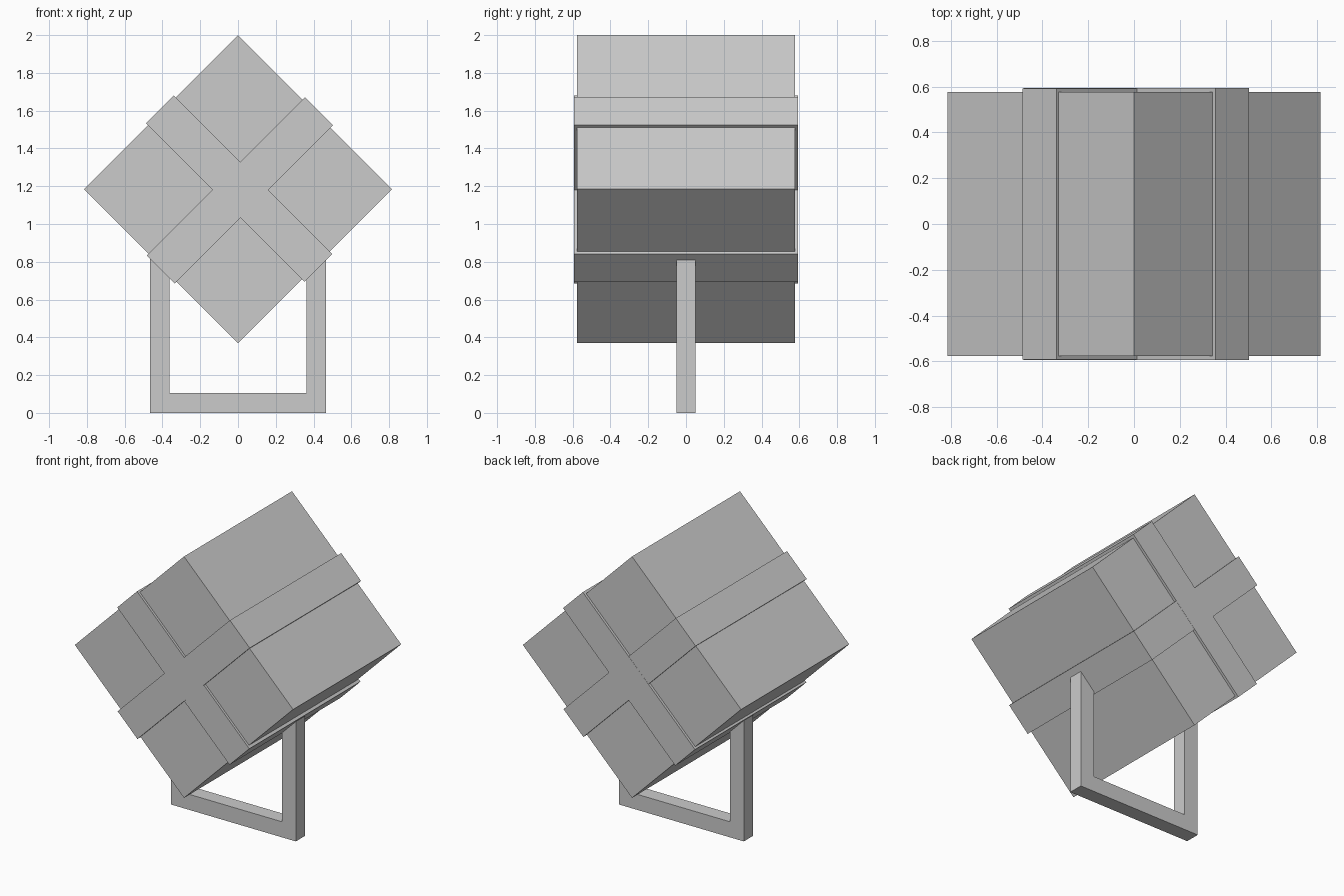
import bpy, bmesh, math
from mathutils import Matrix, Vector

if "Cube" in bpy.data.objects:
    bpy.data.objects.remove(bpy.data.objects["Cube"])

# Crate and straps share one frame, tipped 45 degrees about the y axis
TILT = Matrix.Translation((0, 0, 1.185)) @ Matrix.Rotation(math.radians(45), 4, 'Y')


def finish(name, bm):
    bmesh.ops.recalc_face_normals(bm, faces=bm.faces)
    mesh = bpy.data.meshes.new(name)
    bm.to_mesh(mesh)
    bm.free()
    obj = bpy.data.objects.new(name, mesh)
    bpy.context.collection.objects.link(obj)
    return obj


def tilted_box(name, size, offset=(0, 0, 0)):
    bm = bmesh.new()
    bmesh.ops.create_cube(bm, size=1)
    bmesh.ops.scale(bm, vec=size, verts=bm.verts)
    bmesh.ops.translate(bm, vec=offset, verts=bm.verts)
    obj = finish(name, bm)
    obj.matrix_world = TILT
    return obj


# Cube balanced on one edge
tilted_box("cube_body", (1.153, 1.153, 1.153))

# Two crossing straps, standing slightly proud of the cube
tilted_box("strap_falling", (1.186, 1.186, 0.209), (0.003, 0, 0.006))
tilted_box("strap_rising", (0.209, 1.188, 1.186), (0.012, 0, 0.002))

# U-shaped stand whose legs run up into the cube
outer, inner, base, top, depth = 0.467, 0.363, 0.105, 0.88, 0.1
profile = [(-outer, 0), (outer, 0), (outer, top), (inner, top),
           (inner, base), (-inner, base), (-inner, top), (-outer, top)]
bm = bmesh.new()
face = bm.faces.new([bm.verts.new((x, -depth / 2, z)) for x, z in profile])
ext = bmesh.ops.extrude_face_region(bm, geom=[face])
bmesh.ops.translate(bm, vec=Vector((0, depth, 0)),
                    verts=[g for g in ext["geom"] if isinstance(g, bmesh.types.BMVert)])
finish("stand", bm)
